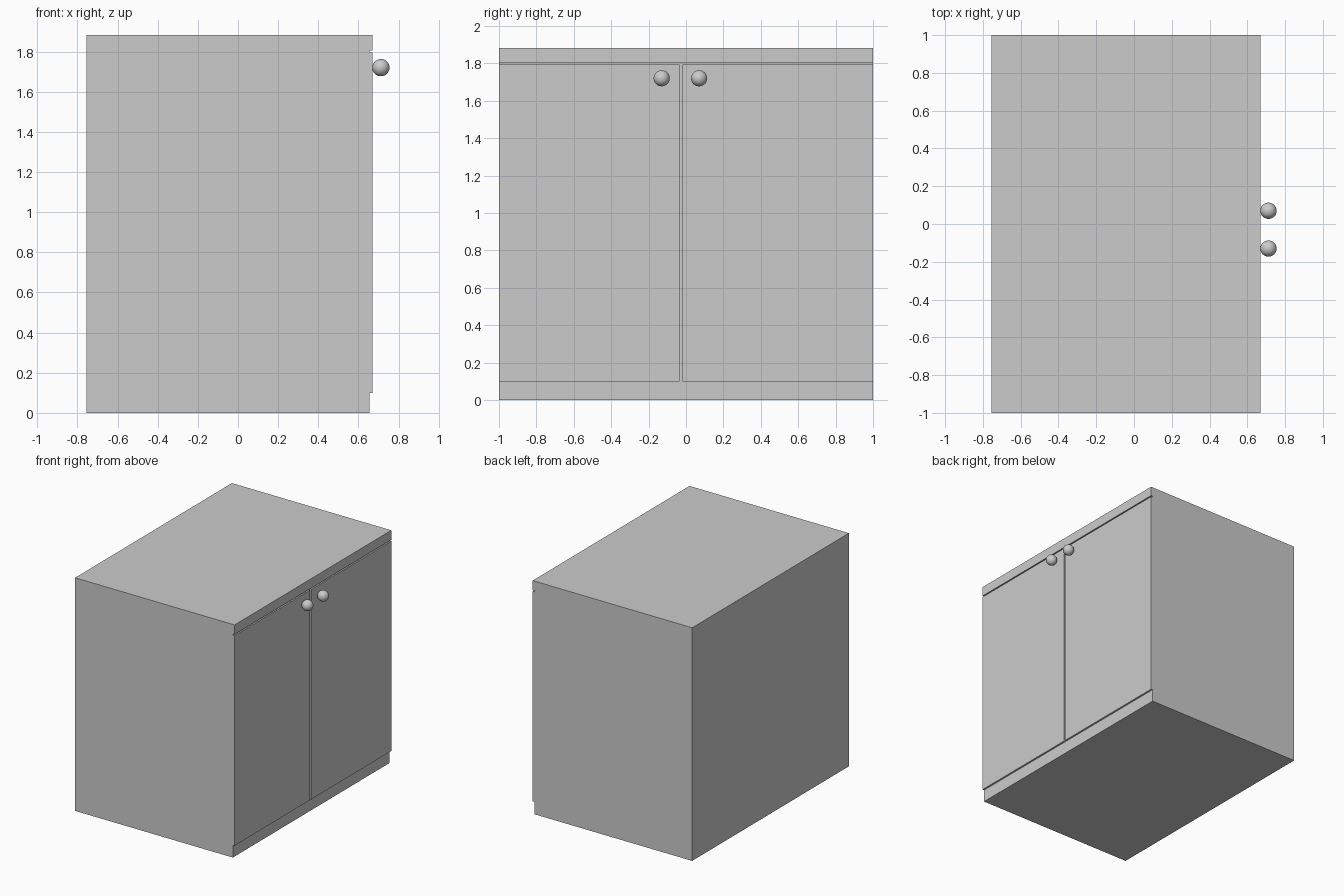
import bpy

if "Cube" in bpy.data.objects:
    bpy.data.objects.remove(bpy.data.objects["Cube"])

BACK, CARCASS_X, DOOR_X = -0.755, 0.654, 0.669


def box(name, lo, hi):
    """Axis-aligned box between two corners."""
    bpy.ops.mesh.primitive_cube_add(size=1, location=[(a + b) / 2 for a, b in zip(lo, hi)])
    ob = bpy.context.object
    ob.name = name
    ob.scale = [b - a for a, b in zip(lo, hi)]
    bpy.ops.object.transform_apply(location=False, rotation=False, scale=True)
    return ob


# Carcass with recessed plinth, and the worktop that overhangs it
box("carcass", (BACK, -1, 0), (CARCASS_X, 1, 1.805))
box("worktop", (BACK, -1, 1.805), (DOOR_X, 1, 1.882))

# Two doors with a narrow gap, each with a round knob near the gap
for side, y0, y1, knob_y in (("left", -1, -0.035, -0.13), ("right", -0.02, 1, 0.07)):
    box(side + "_door", (CARCASS_X, y0, 0.10), (DOOR_X, y1, 1.795))
    bpy.ops.mesh.primitive_uv_sphere_add(segments=32, ring_count=16, radius=0.043,
                                         location=(0.712, knob_y, 1.72))
    bpy.context.object.name = side + "_knob"
    bpy.ops.object.shade_smooth()
